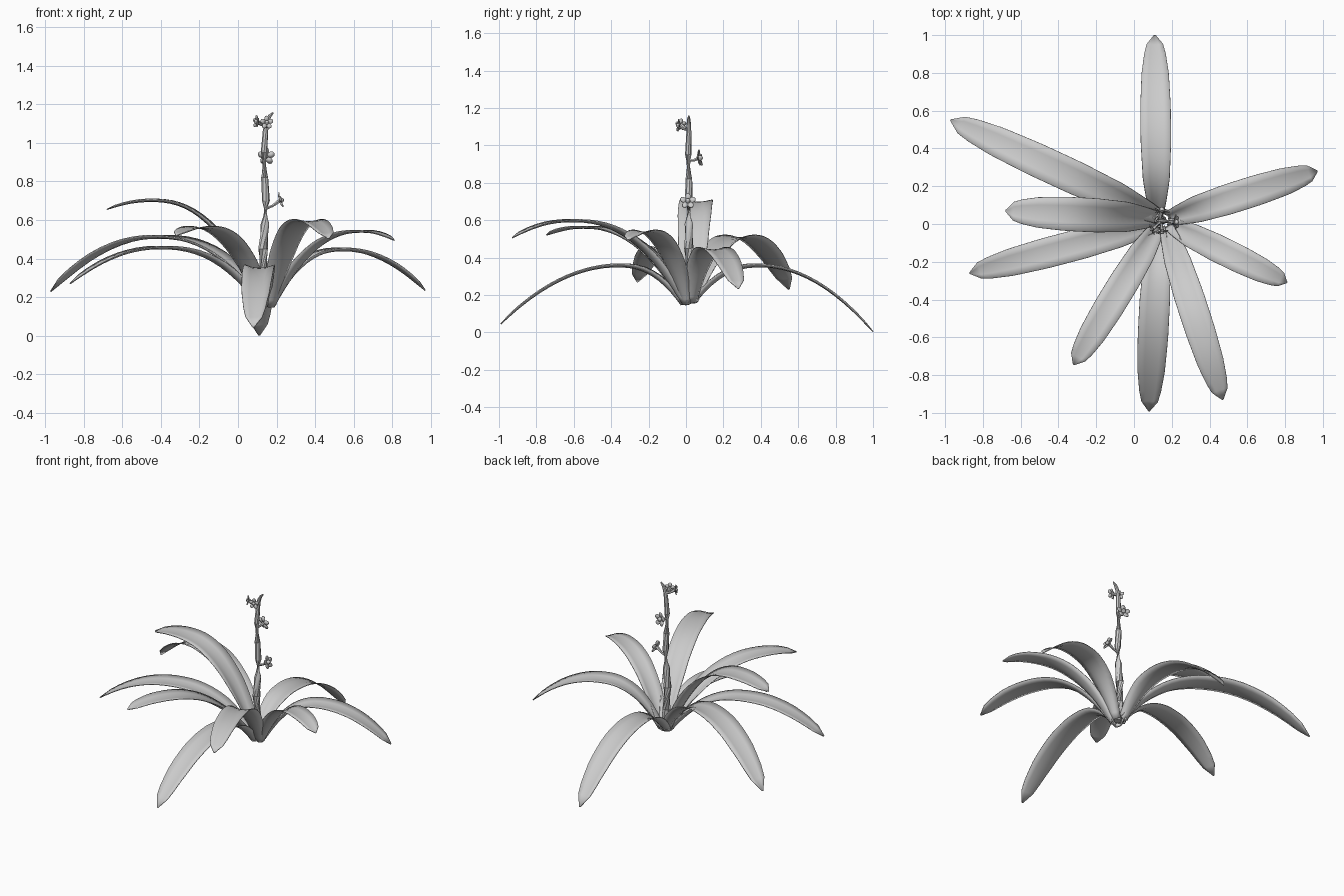
import bpy, bmesh, math
from mathutils import Vector

if "Cube" in bpy.data.objects:
    bpy.data.objects.remove(bpy.data.objects["Cube"])

grey = bpy.data.materials.new("plain grey")
grey.diffuse_color = (0.6, 0.6, 0.6, 1)
grey.use_nodes = True
grey.node_tree.nodes["Principled BSDF"].inputs["Base Color"].default_value = grey.diffuse_color


def finish(name, bm, angle=40):
    bmesh.ops.recalc_face_normals(bm, faces=bm.faces)
    me = bpy.data.meshes.new(name)
    bm.to_mesh(me)
    bm.free()
    ob = bpy.data.objects.new(name, me)
    bpy.context.collection.objects.link(ob)
    me.materials.append(grey)
    bpy.ops.object.select_all(action='DESELECT')
    ob.select_set(True)
    bpy.context.view_layer.objects.active = ob
    bpy.ops.object.shade_smooth_by_angle(angle=math.radians(angle))
    return ob


def lerp_table(table, t):
    for (a, va), (b, vb) in zip(table, table[1:]):
        if t <= b:
            return va + (vb - va) * (t - a) / (b - a)
    return table[-1][1]


WIDTH = [(0, .032), (.08, .05), (.2, .07), (.4, .08), (.6, .08), (.78, .072),
         (.9, .056), (.96, .04), (1, .004)]


def leaf(name, base, tip, f, zpeak, scale):
    """Arching strap leaf: rises to zpeak at fraction f, then droops to the tip."""
    base, tip = Vector(base), Vector(tip)

    def path(t):
        p = base.lerp(tip, t)
        if t < f:
            p.z = base.z + (zpeak - base.z) * (1 - (1 - t / f) ** 2.4)
        else:
            p.z = zpeak - (zpeak - tip.z) * ((t - f) / (1 - f)) ** 2
        return p

    side = Vector((tip.y - base.y, base.x - tip.x, 0)).normalized()
    bm = bmesh.new()
    rows, n = [], 22
    for i in range(n + 1):
        t = (i / n) ** 1.2
        tan = (path(min(t + .01, 1)) - path(max(t - .01, 0))).normalized()
        up = side.cross(tan)
        w = lerp_table(WIDTH, t) * scale
        d = w * (.15 + .6 * (1 - t) ** 5)          # channel, deeper at the base
        rows.append([bm.verts.new(path(t) + side * w * u + up * d * (u * u - .3))
                     for u in (-1, -.5, 0, .5, 1)])
    for a, b in zip(rows, rows[1:]):
        for j in range(4):
            bm.faces.new((a[j], a[j + 1], b[j + 1], b[j]))
    ob = finish(name, bm, 60)
    m = ob.modifiers.new("thickness", 'SOLIDIFY')
    m.thickness, m.offset = .005, 0


# leaves: base, tip, peak position, peak height, width scale
LEAVES = [
    ((.12, .05, .17), (.11, 1.0, .003), .36, .355, 1.0),
    ((.13, -.02, .15), (.08, -.99, .045), .35, .355, 1.0),
    ((.13, .04, .16), (-.97, .55, .23), .5, .51, 1.1),
    ((.18, .03, .16), (.97, .28, .235), .46, .445, 1.0),
    ((.11, .03, .16), (-.68, .07, .655), .71, .70, 1.12),
    ((.12, .0, .15), (-.87, -.26, .27), .53, .455, 1.0),
    ((.18, .0, .15), (.81, -.31, .495), .74, .54, .9),
    ((.13, -.01, .15), (-.32, -.745, .52), .74, .56, .98),
    ((.17, -.01, .15), (.47, -.93, .505), .66, .595, .98),
]
for i, args in enumerate(LEAVES):
    leaf(f"leaf_{i + 1}", *args)


def tube(name, pts, sides=8):
    """Tapered tube through (x, y, z, radius) points."""
    bm = bmesh.new()
    rings = []
    for i, p in enumerate(pts):
        c = Vector(p[:3])
        d = Vector(pts[min(i + 1, len(pts) - 1)][:3]) - Vector(pts[max(i - 1, 0)][:3])
        q = d.to_track_quat('Z', 'Y')
        rings.append([bm.verts.new(c + q @ Vector((p[3] * math.cos(a), p[3] * math.sin(a), 0)))
                      for a in (math.tau * k / sides for k in range(sides))])
    for a, b in zip(rings, rings[1:]):
        for k in range(sides):
            bm.faces.new((a[k], a[(k + 1) % sides], b[(k + 1) % sides], b[k]))
    bm.faces.new(rings[0])
    bm.faces.new(rings[-1])
    return finish(name, bm)


# flower stem with a bent tip
tube("flower_stem", [(.15, .02, .16, .024), (.135, .02, .3, .026), (.13, .015, .45, .025),
                     (.14, .015, .58, .022), (.145, .015, .7, .02), (.138, .015, .82, .019),
                     (.135, .012, .95, .017), (.142, .015, 1.06, .014), (.15, .015, 1.11, .012),
                     (.165, .015, 1.14, .009), (.182, .015, 1.157, .004)])


def flower(name, root, centre, facing, r):
    """Five round cupped petals and a button on a short stalk."""
    root, centre = Vector(root), Vector(centre)
    q = Vector(facing).to_track_quat('Z', 'Y')
    mid = (root + centre) / 2 - Vector((0, 0, .006))
    tube(name + "_stalk", [(*root, .008), (*mid, .007), (*centre, .011)], 6)
    bm = bmesh.new()
    for k in range(5):
        a = math.tau * k / 5 + math.pi / 2
        out = Vector((math.cos(a), math.sin(a), 0))
        across = Vector((-out.y, out.x, 0))
        ring = []
        for j in range(10):
            b = math.tau * j / 10
            rad = r * (.6 + .42 * math.cos(b))
            ring.append(bm.verts.new(centre + q @ (out * rad + across * r * .36 * math.sin(b)
                                                   + Vector((0, 0, rad * .25)))))
        hub = bm.verts.new(centre + q @ (out * r * .6 + Vector((0, 0, r * .05))))
        for j in range(10):
            bm.faces.new((hub, ring[j], ring[(j + 1) % 10]))
    ob = finish(name + "_petals", bm, 60)
    m = ob.modifiers.new("thickness", 'SOLIDIFY')
    m.thickness, m.offset = .005, 0
    bm = bmesh.new()
    bmesh.ops.create_uvsphere(bm, u_segments=8, v_segments=6, radius=r * .32)
    bmesh.ops.translate(bm, vec=centre + q @ Vector((0, 0, r * .25)), verts=bm.verts)
    finish(name + "_centre", bm)


flower("low_flower", (.145, .015, .66), (.215, .01, .70), (1, 0, .3), .042)
flower("middle_flower", (.137, .015, .92), (.145, .065, .93), (.25, 1, .15), .045)
flower("top_flower", (.145, .015, 1.08), (.148, -.035, 1.105), (.2, -1, .1), .034)
flower("top_side_flower", (.143, .015, 1.09), (.10, -.025, 1.11), (-1, -.5, .1), .032)
